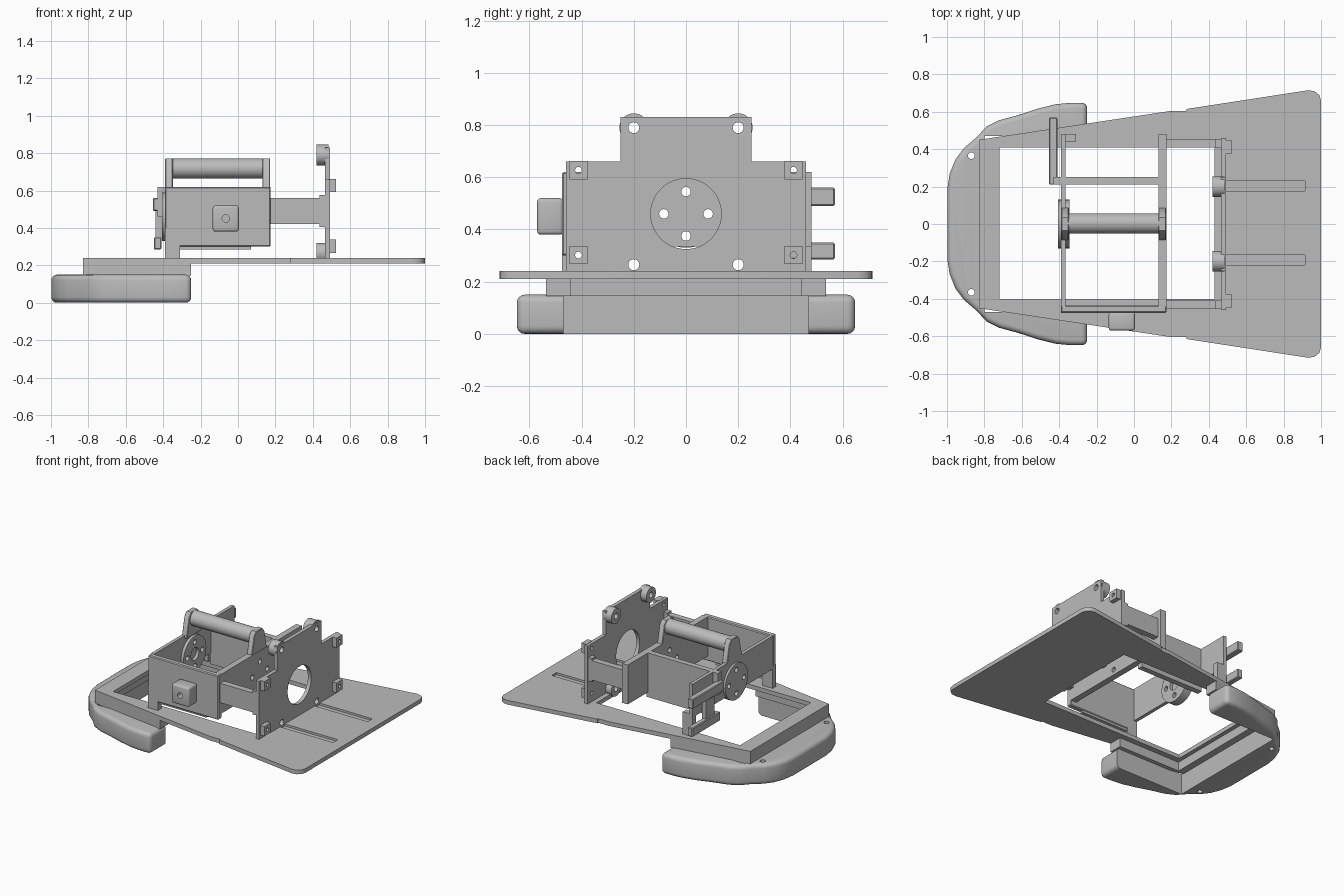
import bpy, bmesh, math
from mathutils import Matrix, Vector

if "Cube" in bpy.data.objects:
    bpy.data.objects.remove(bpy.data.objects["Cube"], do_unlink=True)

GREY = (0.5, 0.5, 0.5, 1)
mat = bpy.data.materials.new("plain grey")
mat.use_nodes = True
mat.diffuse_color = GREY
mat.node_tree.nodes["Principled BSDF"].inputs["Base Color"].default_value = GREY


def finish(name, bm):
    bmesh.ops.recalc_face_normals(bm, faces=bm.faces)
    me = bpy.data.meshes.new(name)
    bm.to_mesh(me)
    bm.free()
    me.materials.append(mat)
    ob = bpy.data.objects.new(name, me)
    bpy.context.collection.objects.link(ob)
    return ob


def prism(name, pts, lo, hi, axis="z"):
    """Extrude a closed profile: (x, y) along z, or (y, z) along x."""
    bm = bmesh.new()
    place = (lambda a, b: (a, b, lo)) if axis == "z" else (lambda a, b: (lo, a, b))
    face = bm.faces.new([bm.verts.new(place(a, b)) for a, b in pts])
    top = bmesh.ops.extrude_face_region(bm, geom=[face])["geom"]
    step = (0, 0, hi - lo) if axis == "z" else (hi - lo, 0, 0)
    bmesh.ops.translate(bm, vec=step, verts=[v for v in top if isinstance(v, bmesh.types.BMVert)])
    return finish(name, bm)


def box(name, x, y, z):
    return prism(name, [(x[0], y[0]), (x[1], y[0]), (x[1], y[1]), (x[0], y[1])], *z)


def rod(name, centre, r, length, axis="x", sides=32):
    bm = bmesh.new()
    turn = {"x": Matrix.Rotation(math.pi / 2, 4, "Y"),
            "y": Matrix.Rotation(math.pi / 2, 4, "X"), "z": Matrix()}[axis]
    bmesh.ops.create_cone(bm, cap_ends=True, segments=sides, radius1=r, radius2=r,
                          depth=length, matrix=Matrix.Translation(Vector(centre)) @ turn)
    return finish(name, bm)


def apply(ob, kind, **settings):
    mod = ob.modifiers.new(kind.lower(), kind)
    for key, value in settings.items():
        setattr(mod, key, value)
    bpy.context.view_layer.objects.active = ob
    bpy.ops.object.modifier_apply(modifier=mod.name)


def cut(ob, *cutters):
    for c in cutters:
        apply(ob, "BOOLEAN", operation="DIFFERENCE", solver="EXACT", object=c)
        bpy.data.objects.remove(c, do_unlink=True)
    return ob


def soften(ob, width, segments=3):
    apply(ob, "BEVEL", width=width, segments=segments, limit_method="ANGLE", angle_limit=0.9)
    return ob


def mirrored(half):
    """Mirror a half outline across y = 0."""
    return half + [(x, -y) for x, y in reversed(half)]


# Base plate with window and two shallow grooves
base = prism("base_plate", mirrored([(-0.83, 0.45), (0.2, 0.605), (0.28, 0.605), (0.28, 0.615),
             (0.93, 0.715), (0.965, 0.71), (0.99, 0.69), (1, 0.66)]), 0.21, 0.24)
cut(base, box("window_cutter", (-0.72, 0.43), (-0.4, 0.41), (0.1, 0.4)))
for y in (-0.193, 0.203):
    cut(base, box("groove_cutter", (0.49, 0.915), (y - 0.027, y + 0.027), (0.225, 0.3)))

# Thick rim under the tapered end
rim = prism("rim", mirrored([(-0.83, 0.45), (-0.25, 0.537)]), 0.145, 0.212)
cut(rim, box("rim_cutter", (-0.75, 0), (-0.44, 0.44), (0, 0.4)))

# Rounded bumper around the tapered end
bumper = prism("bumper", mirrored([(-0.998, 0.19), (-0.985, 0.27), (-0.955, 0.345), (-0.91, 0.405),
               (-0.84, 0.465), (-0.79, 0.52), (-0.72, 0.555), (-0.62, 0.582), (-0.52, 0.615),
               (-0.42, 0.64), (-0.34, 0.648), (-0.25, 0.648)]), 0, 0.15)
apply(bumper, "BEVEL", width=0.03, segments=4, limit_method="ANGLE", angle_limit=1.2)
cut(bumper, box("bumper_cutter", (-0.8, 0.3), (-0.47, 0.47), (-0.2, 0.4)))
for y in (-0.365, 0.365):
    cut(bumper, rod("bumper_hole", (-0.87, y, 0.1), 0.018, 0.6, "z", 20))

# Open box frame
soften(box("box_front_wall", (-0.39, 0.175), (-0.475, -0.435), (0.3, 0.62)), 0.006, 1)
box("box_cross_wall", (-0.37, 0.14), (0.21, 0.25), (0.3, 0.62))
box("box_left_wall", (-0.39, -0.365), (-0.44, 0.48), (0.38, 0.62))
right_wall = box("box_right_wall", (0.13, 0.175), (-0.44, 0.48), (0.335, 0.62))
for y in (-0.475, 0.44):
    box("box_foot", (-0.39, -0.31), (y, y + 0.04), (0.235, 0.4))
box("box_lower_lip", (-0.31, 0.07), (-0.46, -0.44), (0.285, 0.31))

# Front knob
knob = soften(box("front_knob", (-0.135, 0.005), (-0.57, -0.47), (0.38, 0.52)), 0.014)
cut(knob, rod("knob_hole", (-0.065, -0.57, 0.45), 0.02, 0.1, "y", 20))

# Pivot disc, with a ring of holes shared by the walls
disc = rod("pivot_disc", (-0.375, 0, 0.46), 0.13, 0.06, "x", 40)
for part in (disc, right_wall, bpy.data.objects["box_left_wall"]):
    for i in range(4):
        a = i * math.pi / 2
        cut(part, rod("ring_hole", (-0.1, 0.085 * math.cos(a), 0.46 + 0.085 * math.sin(a)),
                    0.018, 1, "x", 20))
cut(disc, rod("disc_socket", (-0.35, 0, 0.46), 0.045, 0.05))

# Carrying handle with tapered supports
rod("handle", (-0.108, 0.003, 0.718), 0.054, 0.54)
for x in (-0.39, 0.13):
    soften(prism("handle_support", [(-0.09, 0.6), (0.09, 0.6), (0.058, 0.745), (0.035, 0.772),
                 (-0.035, 0.772), (-0.058, 0.745)], x, x + 0.042, "x"), 0.004, 1)

# Side latch bracket
soften(box("latch_upper_bar", (-0.455, -0.41), (0.21, 0.57), (0.49, 0.56)), 0.005, 1)
soften(box("latch_lower_bar", (-0.45, -0.41), (0.25, 0.57), (0.285, 0.35)), 0.005, 1)
box("latch_post", (-0.44, -0.41), (0.3, 0.4), (0.3, 0.53))
box("latch_link", (-0.43, -0.38), (0.21, 0.25), (0.46, 0.62))

# Upright mounting plate
mount = prism("mount_plate", [(-0.46, 0.235), (0.46, 0.235), (0.46, 0.66), (0.25, 0.66), (0.25, 0.83),
              (-0.25, 0.83), (-0.25, 0.66), (-0.46, 0.66)], 0.465, 0.492, "x")
cut(mount, rod("mount_hole", (0.48, 0, 0.46), 0.135, 0.2, "x", 48))
for y in (-0.2, 0.2):
    for z in (0.79, 0.265):
        boss = rod("mount_boss", (0.452, y, z), 0.055, 0.065)
        for part in (boss, mount):
            cut(part, rod("boss_hole", (0.47, y, z), 0.021, 0.3, "x", 20))
for y in (-0.412, 0.412):
    for z in (0.627, 0.302):
        block = box("corner_block", (0.485, 0.525), (y - 0.035, y + 0.035), (z - 0.035, z + 0.035))
        for part in (block, mount):
            cut(part, rod("block_hole", (0.5, y, z), 0.013, 0.3, "x", 16))

# Arms joining the box to the upright, and their end posts
for y in (-0.455, 0.41):
    box("side_arm", (0.17, 0.47), (y, y + 0.045), (0.42, 0.56))
    box("arm_gusset", (0.435, 0.47), (y, y + 0.045), (0.405, 0.575))

# Smooth shading with crisp edges
bpy.ops.object.select_all(action="DESELECT")
for ob in bpy.context.collection.objects:
    if ob.type == "MESH" and mat.name in ob.data.materials:
        ob.select_set(True)
        bpy.context.view_layer.objects.active = ob
bpy.ops.object.shade_smooth_by_angle(angle=math.radians(35))
